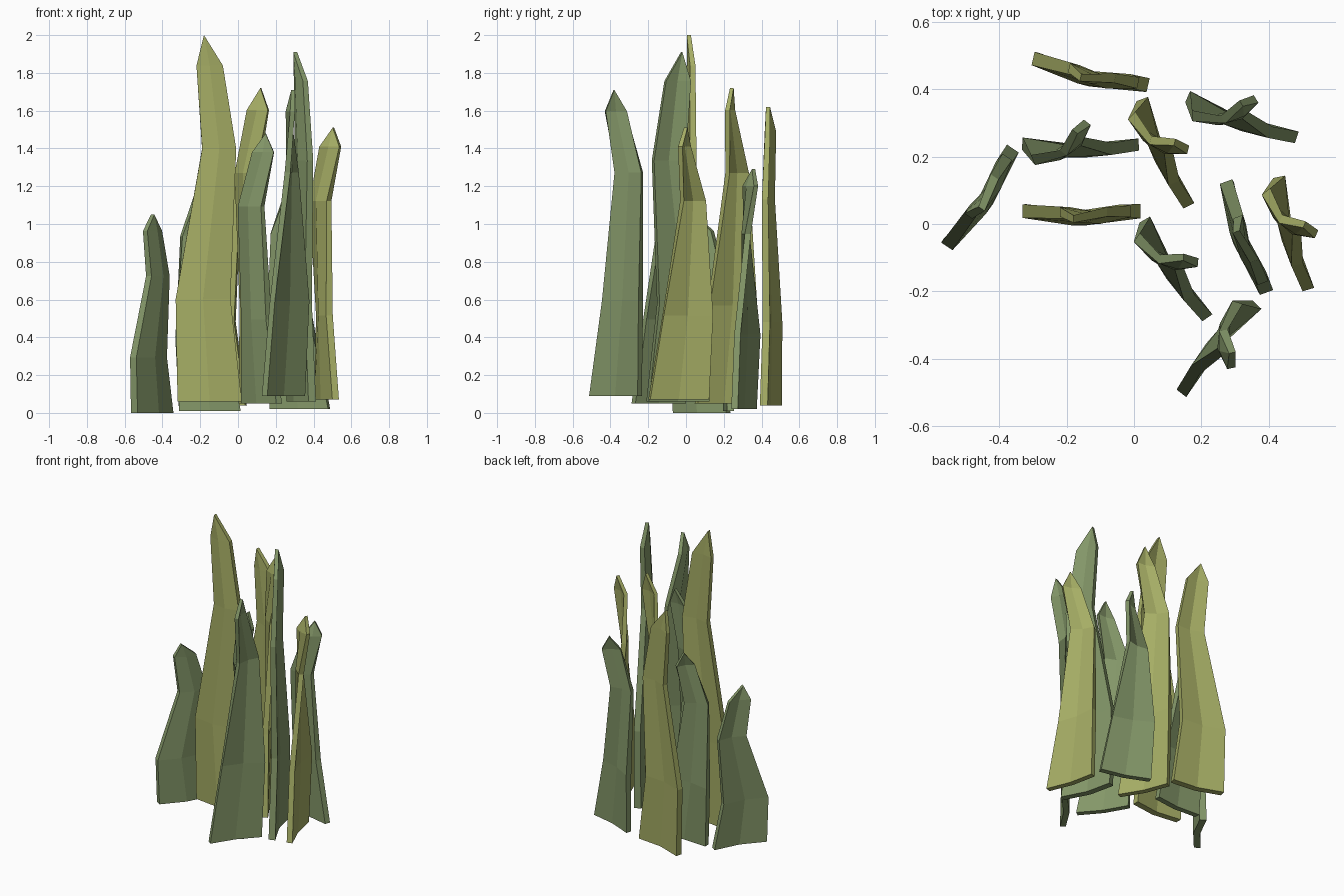
import bpy, bmesh, math
from mathutils import Vector, Matrix

if "Cube" in bpy.data.objects:
    bpy.data.objects.remove(bpy.data.objects["Cube"])

def material(name, rgb):
    m = bpy.data.materials.new(name)
    m.diffuse_color = (*rgb, 1)
    m.use_nodes = True
    m.node_tree.nodes["Principled BSDF"].inputs["Base Color"].default_value = m.diffuse_color
    return m

OLIVE = material("olive", (0.38, 0.42, 0.13))
GREEN = material("green", (0.23, 0.31, 0.14))

# Blade profiles: height fraction, left edge (u, v), right edge (u, v), centre dip, thickness
STRAIGHT = [
    (0.00, (-0.17, 0.005), (0.17, 0.005), 0.022, 0.042),
    (0.28, (-0.18, 0.005), (0.11, 0.005), 0.022, 0.040),
    (0.69, (-0.04, 0.000), (0.14, 0.005), 0.018, 0.034),
    (0.917, (-0.07, 0.003), (0.07, 0.003), 0.018, 0.028),
    (1.00, (-0.03, -0.018), (-0.03, -0.018), 0.0, 0.022),
]
TWISTED = [
    (0.00, (-0.166, -0.005), (0.160, -0.005), 0.015, 0.036),
    (0.31, (-0.185, 0.010), (0.080, -0.015), 0.015, 0.036),
    (0.73, (-0.155, -0.040), (-0.016, 0.012), 0.015, 0.032),
    (0.93, (-0.064, -0.022), (0.010, 0.066), 0.012, 0.026),
    (1.00, (-0.028, 0.040), (-0.028, 0.040), 0.0, 0.020),
]

def blade(name, profile, x, y, angle, z0, z1, mat):
    bm = bmesh.new()
    rings = []
    normal = Vector((0, 1))
    for f, left, right, dip, t in profile:
        l, r = Vector(left), Vector(right)
        chord = r - l
        if chord.length > 1e-4:
            normal = Vector((-chord.y, chord.x)).normalized()
        mid = (l + r) / 2 - normal * dip
        off = normal * t / 2
        outline = [l - off, mid - off, r - off, r + off, mid + off, l + off]
        z = z0 + f * (z1 - z0)
        rings.append([bm.verts.new((p.x, p.y, z)) for p in outline])
    bm.faces.new(rings[0])
    bm.faces.new(rings[-1])
    for a, b in zip(rings, rings[1:]):
        for i in range(6):
            j = (i + 1) % 6
            bm.faces.new((a[i], a[j], b[j], b[i]))
    # close the pointed tip
    bmesh.ops.remove_doubles(bm, verts=bm.verts, dist=0.0005)
    bmesh.ops.recalc_face_normals(bm, faces=bm.faces)
    bm.transform(Matrix.Translation((x, y, 0)) @ Matrix.Rotation(math.radians(angle), 4, 'Z'))
    mesh = bpy.data.meshes.new(name)
    bm.to_mesh(mesh)
    bm.free()
    mesh.materials.append(mat)
    bpy.context.collection.objects.link(bpy.data.objects.new(name, mesh))

# Clump of ten blades: profile, x, y, angle, bottom, top, colour
blades = [
    (STRAIGHT, -0.125, 0.445, -13, 0.04, 1.62, OLIVE),
    (STRAIGHT, -0.450, 0.080, 56, 0.00, 1.05, GREEN),
    (STRAIGHT, -0.150, 0.033, 0, 0.06, 2.00, OLIVE),
    (STRAIGHT, 0.330, -0.045, -70, 0.06, 1.91, GREEN),
    (TWISTED, 0.097, 0.200, -64, 0.05, 1.72, OLIVE),
    (TWISTED, 0.332, 0.311, -18, 0.02, 1.29, GREEN),
    (TWISTED, -0.146, 0.235, 2, 0.01, 1.28, GREEN),
    (TWISTED, 0.130, -0.144, -55, 0.05, 1.48, GREEN),
    (TWISTED, 0.475, -0.040, -73, 0.07, 1.51, OLIVE),
    (TWISTED, 0.243, -0.379, -128, 0.09, 1.71, GREEN),
]
for n, b in enumerate(blades, 1):
    blade(f"grass_blade_{n}", *b)
